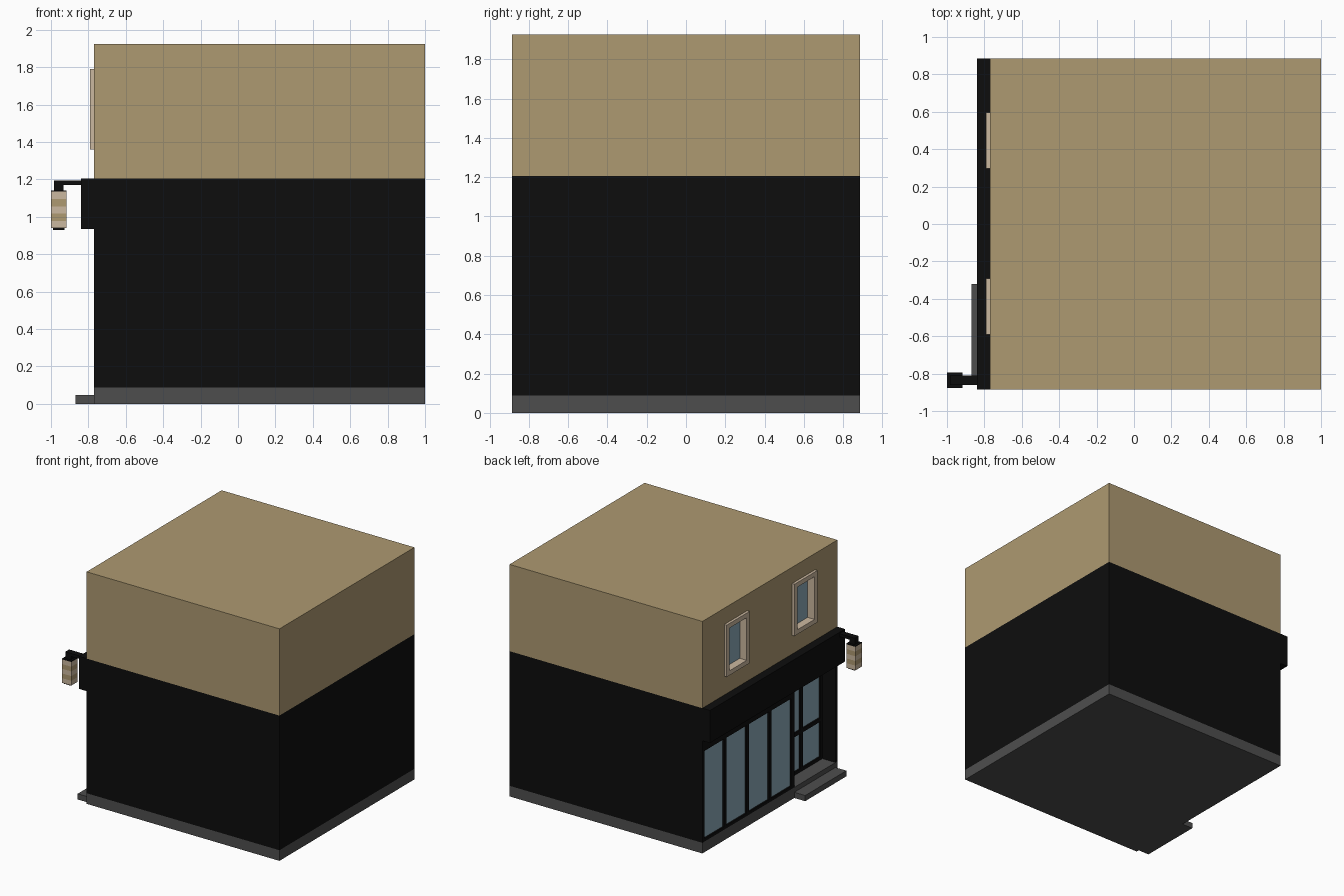
import bpy
import bmesh
from mathutils import Vector

default = bpy.data.objects.get("Cube")
if default:
    bpy.data.objects.remove(default, do_unlink=True)


def material(name, rgb):
    m = bpy.data.materials.new(name)
    m.use_nodes = True
    m.diffuse_color = (*rgb, 1)
    m.node_tree.nodes["Principled BSDF"].inputs["Base Color"].default_value = (*rgb, 1)
    return m


TAN = material("tan wall", (0.42, 0.32, 0.165))
BLACK = material("black paint", (0.004, 0.004, 0.004))
GREY = material("grey stone", (0.076, 0.076, 0.076))
CREAM = material("cream trim", (0.6, 0.48, 0.35))
GLASS = material("blue glass", (0.26, 0.4, 0.48))


def boxes(name, mat, *extents):
    """One object made of boxes, each given as x, y and z ranges."""
    bm = bmesh.new()
    for ranges in extents:
        lo = Vector([min(r) for r in ranges])
        hi = Vector([max(r) for r in ranges])
        verts = bmesh.ops.create_cube(bm, size=1)["verts"]
        for v in verts:
            v.co = Vector([a if c < 0 else b for c, a, b in zip(v.co, lo, hi)])
    mesh = bpy.data.meshes.new(name)
    bm.to_mesh(mesh)
    bm.free()
    mesh.materials.append(mat)
    obj = bpy.data.objects.new(name, mesh)
    bpy.context.collection.objects.link(obj)
    return obj


def cut(target, *extents):
    """Carve box-shaped openings out of a part."""
    cutter = boxes("opening_cutter", target.data.materials[0], *extents)
    cutter.hide_render = True
    mod = target.modifiers.new("openings", "BOOLEAN")
    mod.operation, mod.solver, mod.object = "DIFFERENCE", "EXACT", cutter
    bpy.context.view_layer.objects.active = target
    bpy.ops.object.modifier_apply(modifier=mod.name)
    bpy.data.objects.remove(cutter, do_unlink=True)


def surround(x, y, z, t):
    """Four bars, t wide, lining the inside of an opening."""
    (y0, y1), (z0, z1) = y, z
    return [(x, (y0, y0 + t), z), (x, (y1 - t, y1), z),
            (x, (y0 + t, y1 - t), (z0, z0 + t)),
            (x, (y0 + t, y1 - t), (z1 - t, z1))]


FACE = -0.77            # street face of the building
SIDE = 0.885            # half width of the street face
BASE, FLOOR, ROOF = 0.088, 1.205, 1.925
WIDE = (-SIDE, SIDE)

# Base and entrance step
boxes("base", GREY, ((FACE, 1), WIDE, (0, BASE)))
boxes("entrance_step", GREY, ((-0.87, FACE), (-0.86, -0.32), (0, 0.047)))

# Ground floor with the shop window opening and the entrance recess
shop_y, shop_z = (-0.28, 0.86), (0.113, 0.84)
door_y, door_z = (-0.86, -0.32), (BASE, 0.93)
ground = boxes("ground_floor", BLACK, ((FACE, 1), WIDE, (BASE, FLOOR)))
cut(ground, ((-0.9, FACE + 0.02), shop_y, shop_z),
    ((-0.9, FACE + 0.14), door_y, (0.04, door_z[1])))
boxes("fascia", BLACK, ((-0.84, FACE), WIDE, (0.935, FLOOR)))

# Shop window: one sheet of glass behind three mullions
boxes("shop_glass", GLASS, ((FACE + 0.012, FACE + 0.02), shop_y, shop_z))
pitch = (shop_y[1] - shop_y[0] + 0.036) / 4
mullions = [((FACE, FACE + 0.012),
             (shop_y[1] - i * pitch, shop_y[1] - i * pitch + 0.036), shop_z)
            for i in (1, 2, 3)]
boxes("shop_mullions", BLACK, *mullions)

# Double door at the back of the recess
door_x = (FACE + 0.12, FACE + 0.132)
boxes("door_glass", GLASS, ((FACE + 0.132, FACE + 0.139), door_y, door_z))
boxes("door_frame", BLACK, *surround(door_x, door_y, door_z, 0.026),
      (door_x, (-0.607, -0.569), door_z),
      (door_x, door_y, (0.405, 0.437)),
      (door_x, door_y, (0.84, door_z[1])))

# Upper floor with two deep-set windows
upper = boxes("upper_floor", TAN, ((FACE, 1), WIDE, (FLOOR, ROOF)))
win_z = (1.36, 1.79)
windows = {"left": (0.297, 0.597), "right": (-0.592, -0.292)}
cut(upper, *[((-0.9, FACE + 0.05), y, win_z) for y in windows.values()])
for side, y in windows.items():
    boxes(side + "_window_frame", CREAM,
          *surround((FACE - 0.022, FACE + 0.05), y, win_z, 0.038))
    boxes(side + "_window_glass", GLASS, ((FACE + 0.042, FACE + 0.05), y, win_z))

# Hanging lantern: bracket, caps and striped shade
LX, LY = -0.958, -0.835


def around(half):
    return (LX - half, LX + half), (LY - half, LY + half)


boxes("lantern_bracket", BLACK,
      ((LX - 0.025, -0.84), (LY - 0.025, LY + 0.025), (1.17, 1.195)),
      (*around(0.025), (1.14, 1.17)))
boxes("lantern_caps", BLACK, (*around(0.042), (1.134, 1.141)),
      (*around(0.031), (0.93, 0.939)))
band = (1.134 - 0.939) / 5
stripes = [(*around(0.042), (0.939 + i * band, 0.939 + (i + 1) * band))
           for i in range(5)]
boxes("lantern_light_bands", CREAM, *stripes[::2])
boxes("lantern_tan_bands", TAN, *stripes[1::2])
